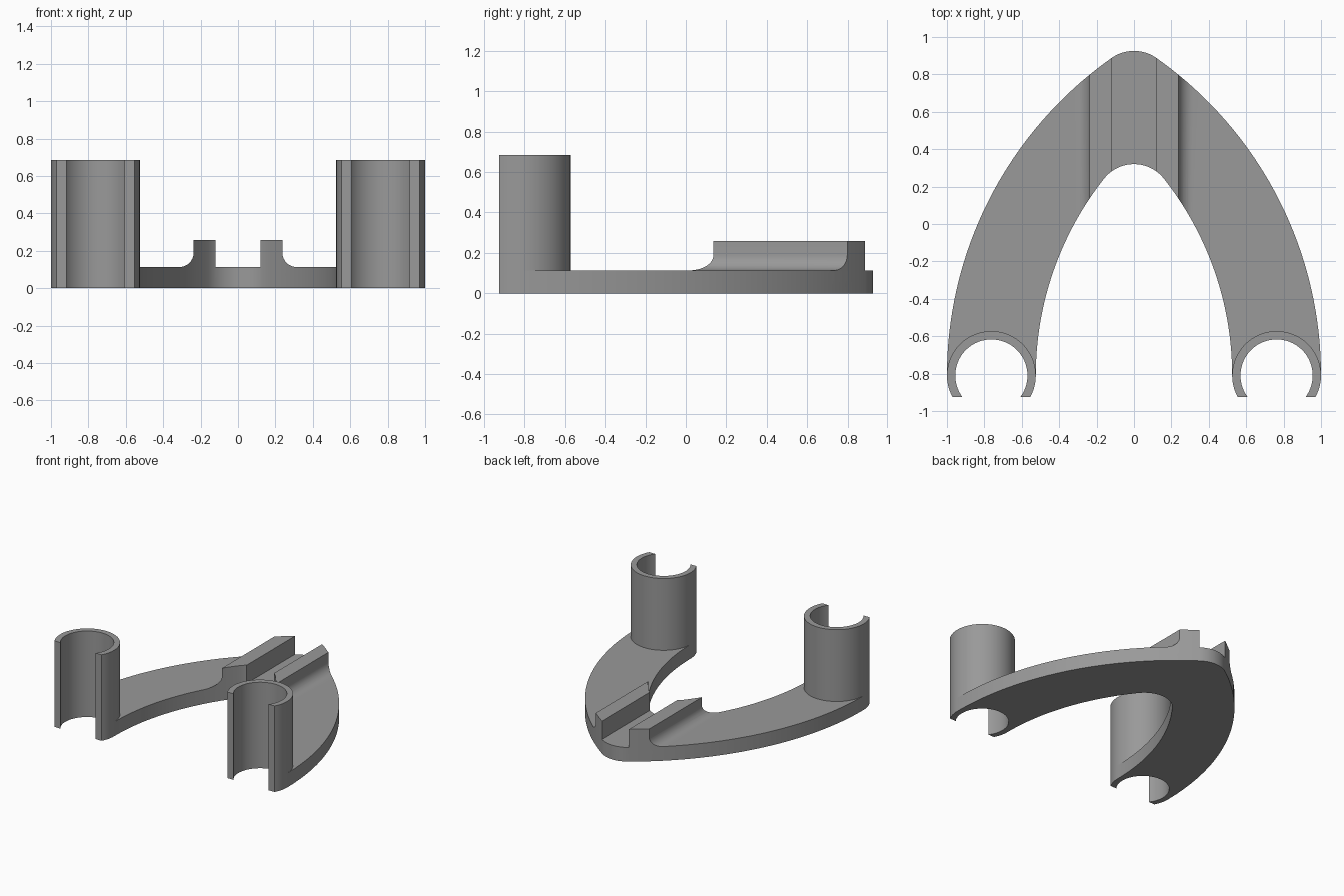
import bpy, bmesh
from math import sin, cos, asin, acos, pi, sqrt, atan2

if "Cube" in bpy.data.objects:
    bpy.data.objects.remove(bpy.data.objects["Cube"])

PLATE_H, RAIL_H, TUBE_H = 0.113, 0.258, 0.685
TX, TY, RO, RI, CUT = 0.7625, -0.81, 0.2375, 0.193, -0.925

grey = bpy.data.materials.new("grey")
grey.diffuse_color = (0.32, 0.32, 0.32, 1)
grey.use_nodes = True
grey.node_tree.nodes["Principled BSDF"].inputs["Base Color"].default_value = grey.diffuse_color


def arc(cx, cy, r, a0, a1, n):
    return [(cx + r * cos(a0 + (a1 - a0) * i / n),
             cy + r * sin(a0 + (a1 - a0) * i / n)) for i in range(n + 1)]


def prism(name, pts, to3d, depth):
    """Closed solid from a 2D outline swept along a vector."""
    bm = bmesh.new()
    face = bm.faces.new([bm.verts.new(to3d(*p)) for p in pts])
    ext = bmesh.ops.extrude_face_region(bm, geom=[face], use_keep_orig=True)
    new = [v for v in ext["geom"] if isinstance(v, bmesh.types.BMVert)]
    bmesh.ops.translate(bm, verts=new, vec=depth)
    bmesh.ops.recalc_face_normals(bm, faces=bm.faces)
    me = bpy.data.meshes.new(name)
    bm.to_mesh(me)
    bm.free()
    me.materials.append(grey)
    ob = bpy.data.objects.new(name, me)
    bpy.context.collection.objects.link(ob)
    return ob


def mirrored(half):
    """Right half running from the axis back to the axis, closed on the left."""
    pts = half + [(-x, y) for x, y in reversed(half)]
    out = []
    for p in pts:
        if not out or abs(p[0] - out[-1][0]) + abs(p[1] - out[-1][1]) > 1e-5:
            out.append(p)
    return out


def smooth(ob):
    bpy.ops.object.select_all(action='DESELECT')
    ob.select_set(True)
    bpy.context.view_layer.objects.active = ob
    bpy.ops.object.shade_smooth_by_angle(angle=0.5)


def limb(x_end, r, x_tip):
    """Big arc of the arch and the round tip that is tangent to it."""
    cx = x_end - r
    a = acos((x_tip - cx) / r)
    rt = x_tip / cos(a)
    return (arc(0, TY + (r - rt) * sin(a), rt, pi / 2, a, 10)
            + arc(cx, TY, r, a, 0, 40)[1:])


# C-shaped clip section, from the outer side round the bore to the inner side
ao, ai = asin((CUT - TY) / RO), asin((CUT - TY) / RI)
lip_out = arc(TX, TY, RO, 0, ao, 6)
bore = arc(TX, TY, RI, ai, pi - ai, 48)
lip_in = arc(TX, TY, RO, pi - ao, pi, 6)

# Arch outline with the clip ends included
outer = limb(TX + RO, 2.077, 0.12)
inner = limb(TX - RO, 1.70, 0.16)
right = outer + lip_out[1:] + bore + lip_in + inner[::-1][1:]
left = [(-x, y) for x, y in right[::-1]]
# the right half runs back-tip to crotch, the left half crotch to back-tip
outline = right + left[1:-1]
body = prism("arch_plate", outline, lambda x, y: (x, y, 0), (0, 0, 0.5))

# Front section: plate height, two rails with concave outer fillets
F = 0.077
half = ([(0, PLATE_H), (0.12, PLATE_H), (0.12, RAIL_H), (0.237, RAIL_H)]
        + arc(0.237 + F, PLATE_H + F, F, pi, 1.5 * pi, 10)
        + [(1.2, PLATE_H), (1.2, -0.2)])
section = prism("section_cutter", mirrored(half),
                lambda x, z: (x, -1.3, z), (0, 2.6, 0))
mod = body.modifiers.new("section", 'BOOLEAN')
mod.operation = 'INTERSECT'
mod.solver = 'EXACT'
mod.object = section
bpy.context.view_layer.update()
dg = bpy.context.evaluated_depsgraph_get()
mesh = bpy.data.meshes.new_from_object(body.evaluated_get(dg))
body.modifiers.clear()
body.data = mesh
bpy.data.objects.remove(section)
smooth(body)

# Upright clip tubes on both ends
clip = arc(TX, TY, RO, ao, pi - ao, 56) + bore[::-1]
for side, s in (("right", 1), ("left", -1)):
    tube = prism(side + "_clip_tube", clip,
                 lambda x, y: (s * x, y, PLATE_H), (0, 0, TUBE_H - PLATE_H))
    smooth(tube)
